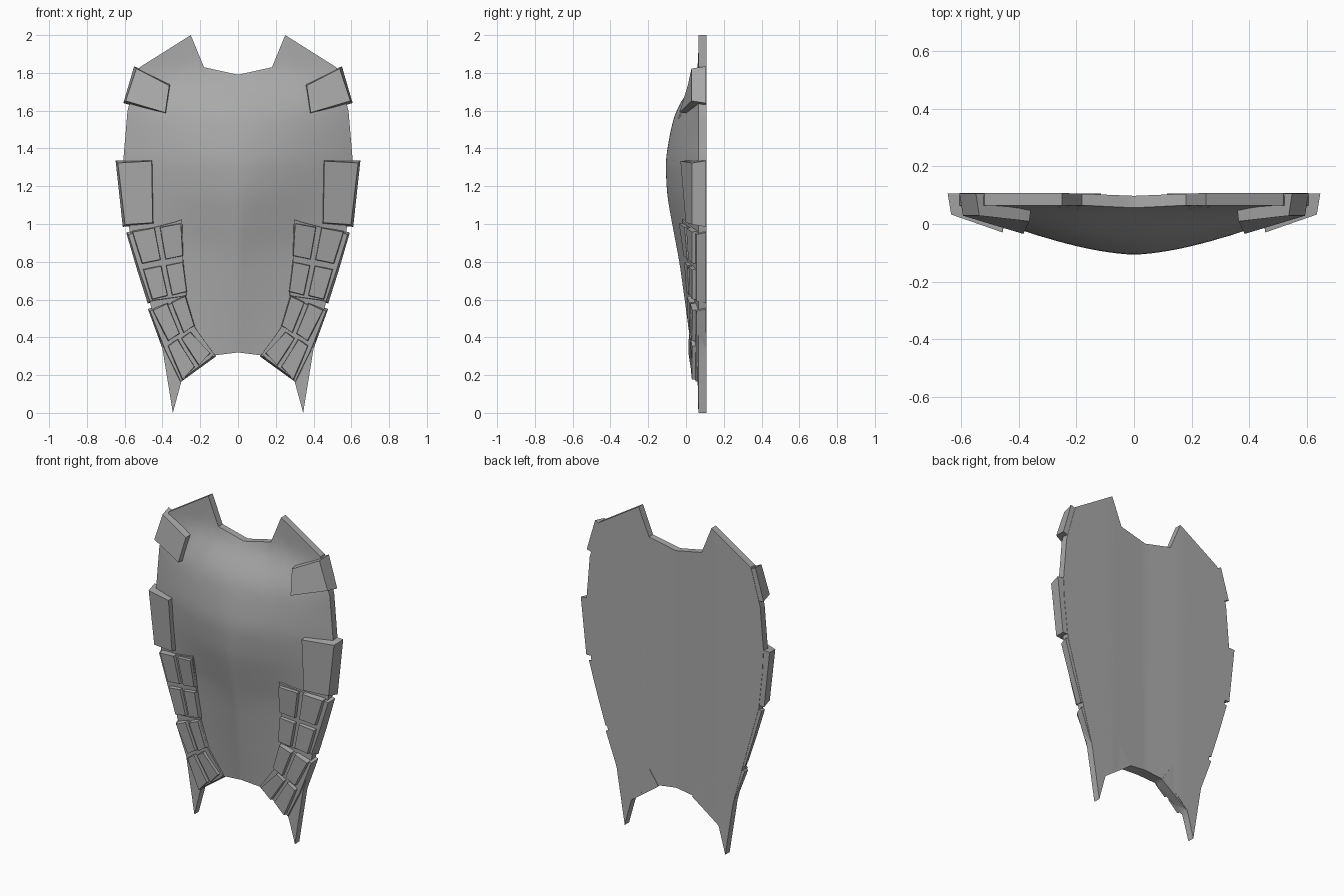
import bpy, bmesh, math

if "Cube" in bpy.data.objects:
    bpy.data.objects.remove(bpy.data.objects["Cube"])

RIM, BACK = 0.065, 0.108

grey = bpy.data.materials.new("plate_grey")
grey.diffuse_color = (0.40, 0.40, 0.40, 1)
grey.use_nodes = True
grey.node_tree.nodes["Principled BSDF"].inputs["Base Color"].default_value = grey.diffuse_color


def interp(keys, t):
    """Piecewise linear lookup; keys are (t, value...) tuples."""
    if t <= keys[0][0]:
        return keys[0][1:]
    for a, b in zip(keys, keys[1:]):
        if t <= b[0]:
            k = (t - a[0]) / (b[0] - a[0])
            return tuple(p + (q - p) * k for p, q in zip(a[1:], b[1:]))
    return keys[-1][1:]


# Half outline curves (parameter, x, z)
TOP = [(0, 0, 1.79), (.35, .18, 1.83), (.5, .25, 2.0), (1, .52, 1.83)]
BOTTOM = [(0, 0, .32), (.35, .12, .305), (.65, .23, .235), (.85, .30, .165), (1, .345, 0)]
SIDE = [(0, .345, 0), (.175, .40, .34), (.3, .465, .58), (.525, .575, .97),
        (.65, .60, 1.2), (.725, .607, 1.34), (.875, .585, 1.6), (1, .52, 1.83)]
WIDTH = [(z, x) for _, x, z in SIDE]
# Bulge of the centre ridge and roundness of the cross-section by height
BULGE = [(0, 0), (.32, .035), (.55, .065), (.8, .10), (1.0, .138), (1.15, .165),
         (1.33, .174), (1.48, .15), (1.6, .12), (1.79, 0)]
ROUND = [(.9, 1.0), (1.33, 1.6), (1.8, 2.0)]


def front_y(x, z):
    f = min(1, abs(x) / interp(WIDTH, z)[0])
    # average over a short height span to soften the profile
    h = sum(interp(BULGE, z + d)[0] for d in (-.04, 0, .04)) / 3
    return RIM - h * (1 - f ** interp(ROUND, z)[0])


def back_y(x):
    return BACK - .01 * max(0, 1 - abs(x) / .25)


def finish(name, bm):
    bmesh.ops.recalc_face_normals(bm, faces=bm.faces)
    me = bpy.data.meshes.new(name)
    bm.to_mesh(me)
    bm.free()
    me.materials.append(grey)
    me.shade_smooth()
    me.set_sharp_from_angle(angle=math.radians(30))
    ob = bpy.data.objects.new(name, me)
    bpy.context.collection.objects.link(ob)
    mod = ob.modifiers.new("Mirror", 'MIRROR')
    mod.use_clip = True
    mod.merge_threshold = .0005
    return ob


def solid(bm, front, back, skip_first_column=False):
    """Close a front and a back vertex grid (rows of columns) into a solid."""
    nr, nc = len(front), len(front[0])
    for g in (front, back):
        for r in range(nr - 1):
            for c in range(nc - 1):
                bm.faces.new((g[r][c], g[r][c + 1], g[r + 1][c + 1], g[r + 1][c]))
    for r in range(nr - 1):
        for c in ([nc - 1] if skip_first_column else [0, nc - 1]):
            bm.faces.new((front[r][c], front[r + 1][c], back[r + 1][c], back[r][c]))
    for c in range(nc - 1):
        for r in (0, nr - 1):
            bm.faces.new((front[r][c], front[r][c + 1], back[r][c + 1], back[r][c]))


# Main curved plate: a patch blended between the four outline curves
NU, NT = 20, 40
bm = bmesh.new()
front, back = [], []
for j in range(NT + 1):
    t = j / NT
    fr, br = [], []
    for i in range(NU + 1):
        u = i / NU
        b, tp, s = interp(BOTTOM, u), interp(TOP, u), interp(SIDE, t)
        mid = (0, .32 + 1.47 * t)
        x, z = (
            (1 - t) * b[k] + t * tp[k] + (1 - u) * mid[k] + u * s[k]
            - (1 - u) * ((1 - t) * BOTTOM[0][k + 1] + t * TOP[0][k + 1])
            - u * ((1 - t) * BOTTOM[-1][k + 1] + t * TOP[-1][k + 1])
            for k in (0, 1))
        fr.append(bm.verts.new((x, front_y(x, z), z)))
        br.append(bm.verts.new((x, back_y(x), z)))
    front.append(fr)
    back.append(br)
solid(bm, front, back, True)
finish("chest_plate", bm)


def mix(a, b, k):
    return (a[0] + (b[0] - a[0]) * k, a[1] + (b[1] - a[1]) * k)


def slab(name, inner, outer, height, cols=1, inset=.012, depth=.106):
    """Raised slab between an inner and an outer edge, listed from the top down."""
    bm = bmesh.new()
    n = len(inner)
    cx = sum(p[0] for p in inner + outer) / (2 * n)
    cz = sum(p[1] for p in inner + outer) / (2 * n)
    front, back = [], []
    for r, (a, b) in enumerate(zip(inner, outer)):
        fr, br = [], []
        for c in range(cols + 1):
            x, z = mix(a, b, c / cols)
            br.append(bm.verts.new((x, depth, z)))
            # pull the front border in for a chamfered wall
            fx = x + (inset if c == 0 else -inset if c == cols else 0)
            fz = z + (-inset if r == 0 else inset if r == n - 1 else 0)
            fr.append(bm.verts.new((fx, front_y(fx, fz) - height, fz)))
        front.append(fr)
        back.append(br)
    solid(bm, front, back)
    return finish(name, bm)


# Shoulder and side pads
slab("shoulder_pad", [(.352, 1.745), (.373, 1.578)], [(.55, 1.835), (.607, 1.64)], .036)
slab("side_pad", [(.445, 1.345), (.44, .995)], [(.648, 1.335), (.61, .985)], .032)

# Thin backing strips under the small pads
slab("upper_backing", [(.285, 1.035), (.28, .82), (.262, .61)],
     [(.592, .955), (.535, .76), (.478, .58)], .01, 6)
slab("lower_backing", [(.262, .62), (.215, .45), (.115, .30)],
     [(.477, .55), (.40, .34), (.315, .155)], .01, 6)

# Four rows of paired small pads: inner top, inner bottom, outer top, outer bottom
ROWS = [((.295, 1.01), (.285, .825), (.565, .965), (.513, .785)),
        ((.285, .805), (.265, .635), (.507, .765), (.460, .595)),
        ((.272, .625), (.225, .455), (.457, .550), (.375, .375)),
        ((.245, .435), (.140, .310), (.376, .360), (.300, .170))]
for n, (it, ib, ot, ob) in enumerate(ROWS, 1):
    for side, k0, k1 in (("inner", 0, .46), ("outer", .52, 1)):
        slab(f"small_pad_{side}_{n}", [mix(it, ot, k0), mix(ib, ob, k0)],
             [mix(it, ot, k1), mix(ib, ob, k1)], .03, inset=.008, depth=.08)
